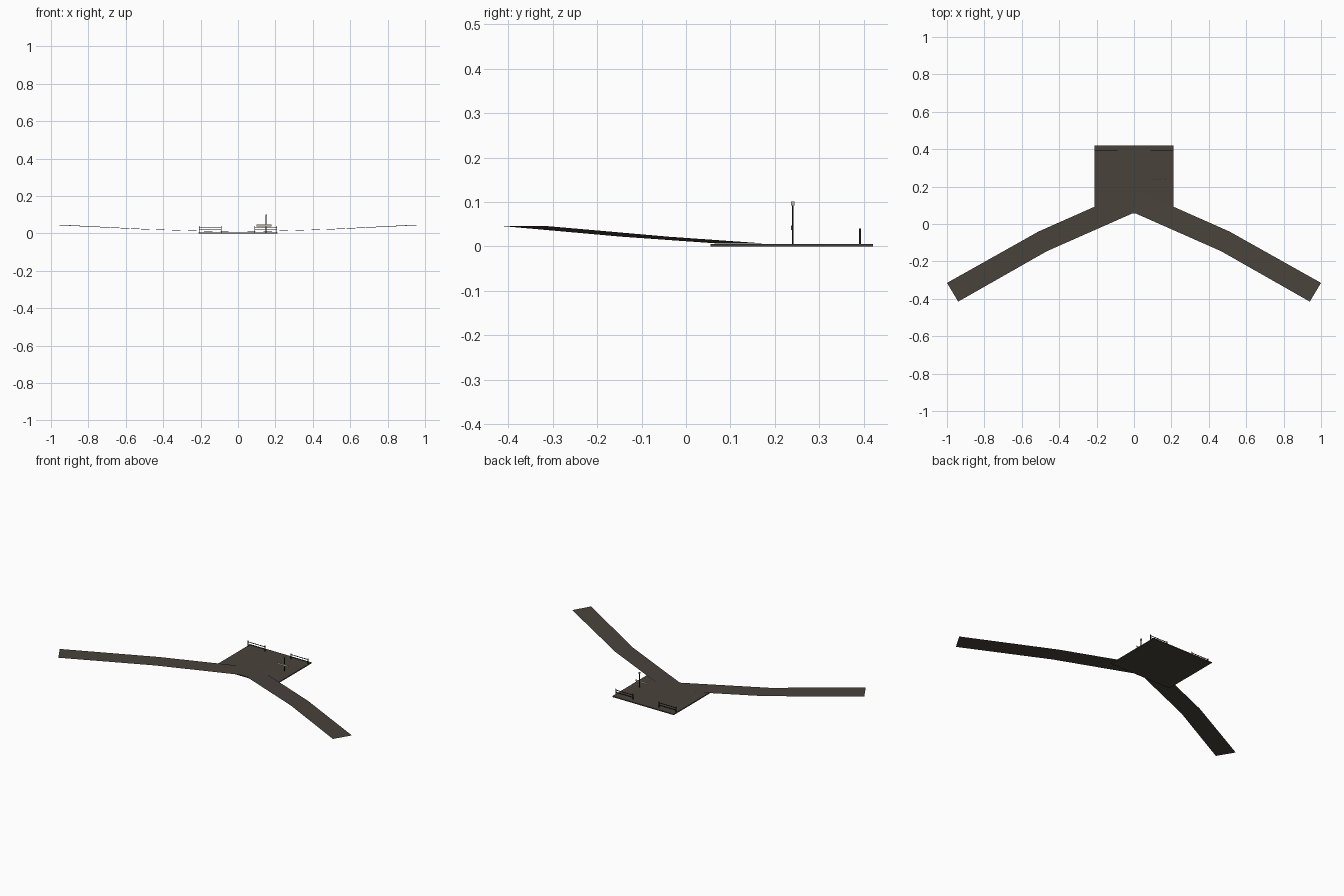
import bpy, bmesh
from mathutils import Vector

if "Cube" in bpy.data.objects:
    bpy.data.objects.remove(bpy.data.objects["Cube"])


def material(name, rgb):
    m = bpy.data.materials.new(name)
    m.diffuse_color = (*rgb, 1)
    m.use_nodes = True
    m.node_tree.nodes["Principled BSDF"].inputs["Base Color"].default_value = m.diffuse_color
    return m


PAVING = material("brown grey paving", (0.066, 0.055, 0.044))
IRON = material("dark iron", (0.013, 0.013, 0.012))
CREAM = material("pale cream", (0.50, 0.47, 0.36))


def make(name, bm, mat):
    mesh = bpy.data.meshes.new(name)
    bm.to_mesh(mesh)
    bm.free()
    mesh.materials.append(mat)
    ob = bpy.data.objects.new(name, mesh)
    bpy.context.collection.objects.link(ob)
    return ob


def add_box(bm, lo, hi):
    lo, hi = Vector(lo), Vector(hi)
    verts = bmesh.ops.create_cube(bm, size=1)["verts"]
    for v in verts:
        v.co = (lo + hi) / 2 + v.co * (hi - lo)


def box(name, lo, hi, mat):
    bm = bmesh.new()
    add_box(bm, lo, hi)
    return make(name, bm, mat)


def mirror_x(ob):
    mod = ob.modifiers.new("mirror", "MIRROR")
    mod.use_mirror_merge = False


# Platform slab
TOP = 0.006
box("platform", (-0.21, 0.055, 0), (0.21, 0.42, TOP), PAVING)

# Rising road arms: (outer xy, inner xy, height) per section
bm = bmesh.new()
sections = [((0.022, 0.176), (-0.022, 0.07), 0.0068),
            ((0.51, -0.04), (0.465, -0.145), 0.022),
            ((1.0, -0.315), (0.94, -0.415), 0.046)]
rows = [(bm.verts.new((*a, z)), bm.verts.new((*b, z))) for a, b, z in sections]
for (a, b), (c, d) in zip(rows, rows[1:]):
    bm.faces.new((a, b, d, c))
mirror_x(make("road_arm", bm, PAVING))

# Back railings: end posts and two rails on each side
bm = bmesh.new()
for x in (0.09, 0.207):
    add_box(bm, (x - 0.002, 0.389, TOP), (x + 0.002, 0.393, 0.04))
for z in (0.02, 0.033):
    add_box(bm, (0.09, 0.3895, z - 0.0015), (0.207, 0.3925, z + 0.0015))
mirror_x(make("railing", bm, IRON))

# Lamp post with lamp head
bm = bmesh.new()
bmesh.ops.create_cone(bm, cap_ends=True, segments=8, radius1=0.002, radius2=0.002, depth=0.088)
bmesh.ops.translate(bm, verts=bm.verts, vec=(0.15, 0.24, TOP + 0.044))
make("lamp_post", bm, IRON)
box("lamp_head", (0.146, 0.236, 0.092), (0.154, 0.244, 0.101), CREAM)

# Plain sign plate on the post
box("sign_plate", (0.10, 0.2365, 0.037), (0.18, 0.2378, 0.047), CREAM)
